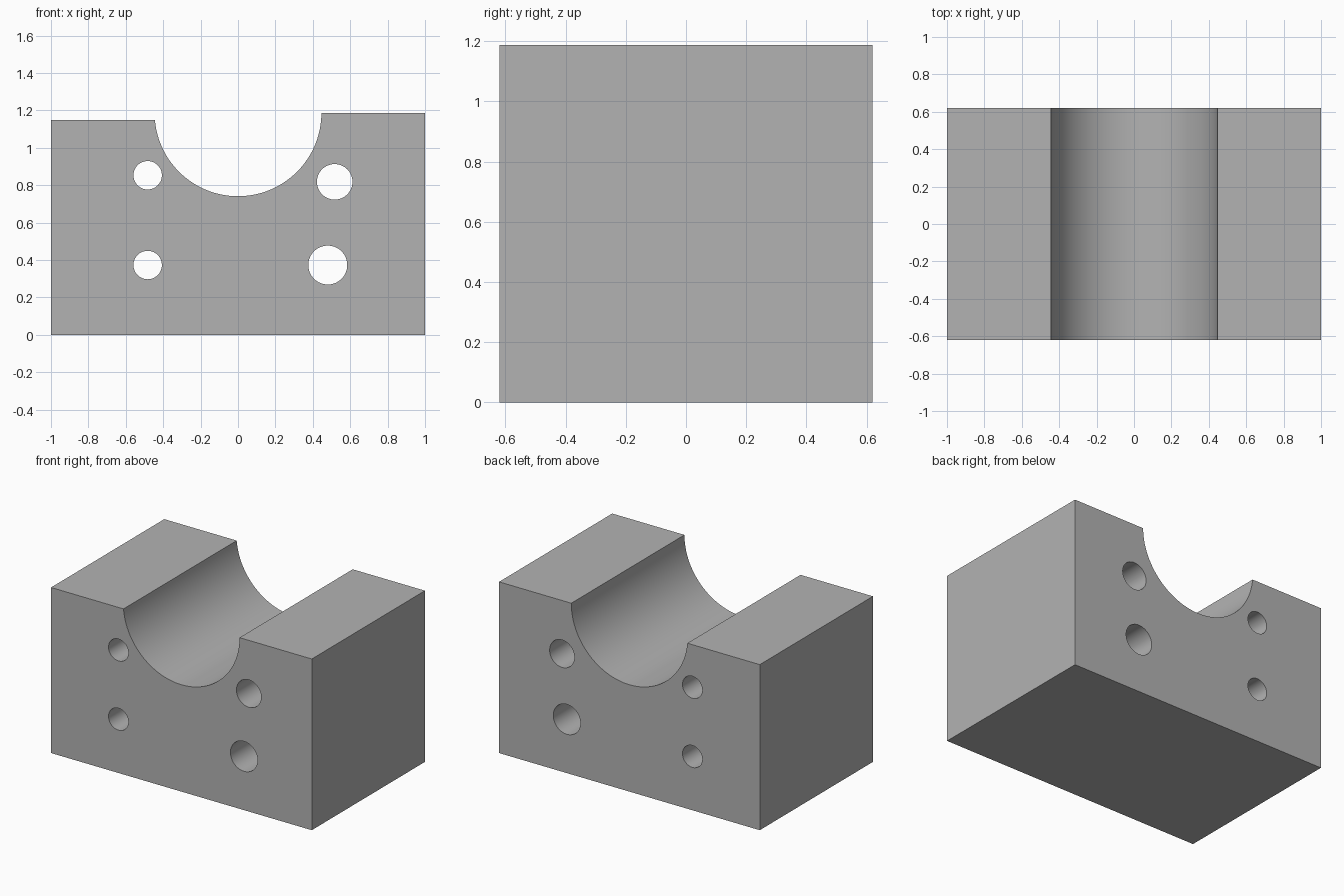
import bpy
import bmesh
import math

cube = bpy.data.objects.get("Cube")
if cube:
    bpy.data.objects.remove(cube, do_unlink=True)

HALF_DEPTH = 0.62
TOP, LEFT_TOP = 1.187, 1.148      # the two shoulders differ slightly
SADDLE_R = 0.446
SEGMENTS = 64

grey = bpy.data.materials.new("plain grey")
grey.use_nodes = True
colour = (0.45, 0.45, 0.45, 1)
grey.diffuse_color = colour
grey.node_tree.nodes["Principled BSDF"].inputs["Base Color"].default_value = colour


def prism(name, outline, half_depth):
    """Extrude an x-z outline along y, centred on y = 0."""
    bm = bmesh.new()
    face = bm.faces.new([bm.verts.new((x, -half_depth, z)) for x, z in outline])
    extruded = bmesh.ops.extrude_face_region(bm, geom=[face])["geom"]
    moved = [v for v in extruded if isinstance(v, bmesh.types.BMVert)]
    bmesh.ops.translate(bm, verts=moved, vec=(0, 2 * half_depth, 0))
    bmesh.ops.recalc_face_normals(bm, faces=bm.faces)
    mesh = bpy.data.meshes.new(name)
    bm.to_mesh(mesh)
    bm.free()
    mesh.materials.append(grey)
    obj = bpy.data.objects.new(name, mesh)
    bpy.context.collection.objects.link(obj)
    return obj


def arc(cx, cz, r, start, end, count):
    angles = [start + (end - start) * i / count for i in range(count + 1)]
    return [(cx + r * math.cos(a), cz + r * math.sin(a)) for a in angles]


# Block with a round saddle across the top
saddle_end = -math.pi + math.asin((TOP - LEFT_TOP) / SADDLE_R)
saddle = arc(0, TOP, SADDLE_R, 0, saddle_end, SEGMENTS)
block = prism("saddle_block",
              [(-1, 0), (1, 0), (1, TOP)] + saddle + [(-1, LEFT_TOP)],
              HALF_DEPTH)

bpy.ops.object.select_all(action='DESELECT')
block.select_set(True)
bpy.context.view_layer.objects.active = block

# Four through holes: x, z, radius
holes = [(-0.483, 0.853, 0.076), (-0.483, 0.373, 0.076),
         (0.517, 0.818, 0.095), (0.48, 0.373, 0.104)]
for x, z, r in holes:
    cutter = prism("hole_cutter", arc(x, z, r, 0, math.tau, SEGMENTS)[:-1],
                   HALF_DEPTH + 0.1)
    cutter.hide_render = True
    cut = block.modifiers.new("hole", 'BOOLEAN')
    cut.operation = 'DIFFERENCE'
    cut.solver = 'EXACT'
    cut.object = cutter
    bpy.ops.object.modifier_apply(modifier=cut.name)
    bpy.data.objects.remove(cutter, do_unlink=True)

bpy.ops.object.shade_smooth_by_angle(angle=math.radians(30))
